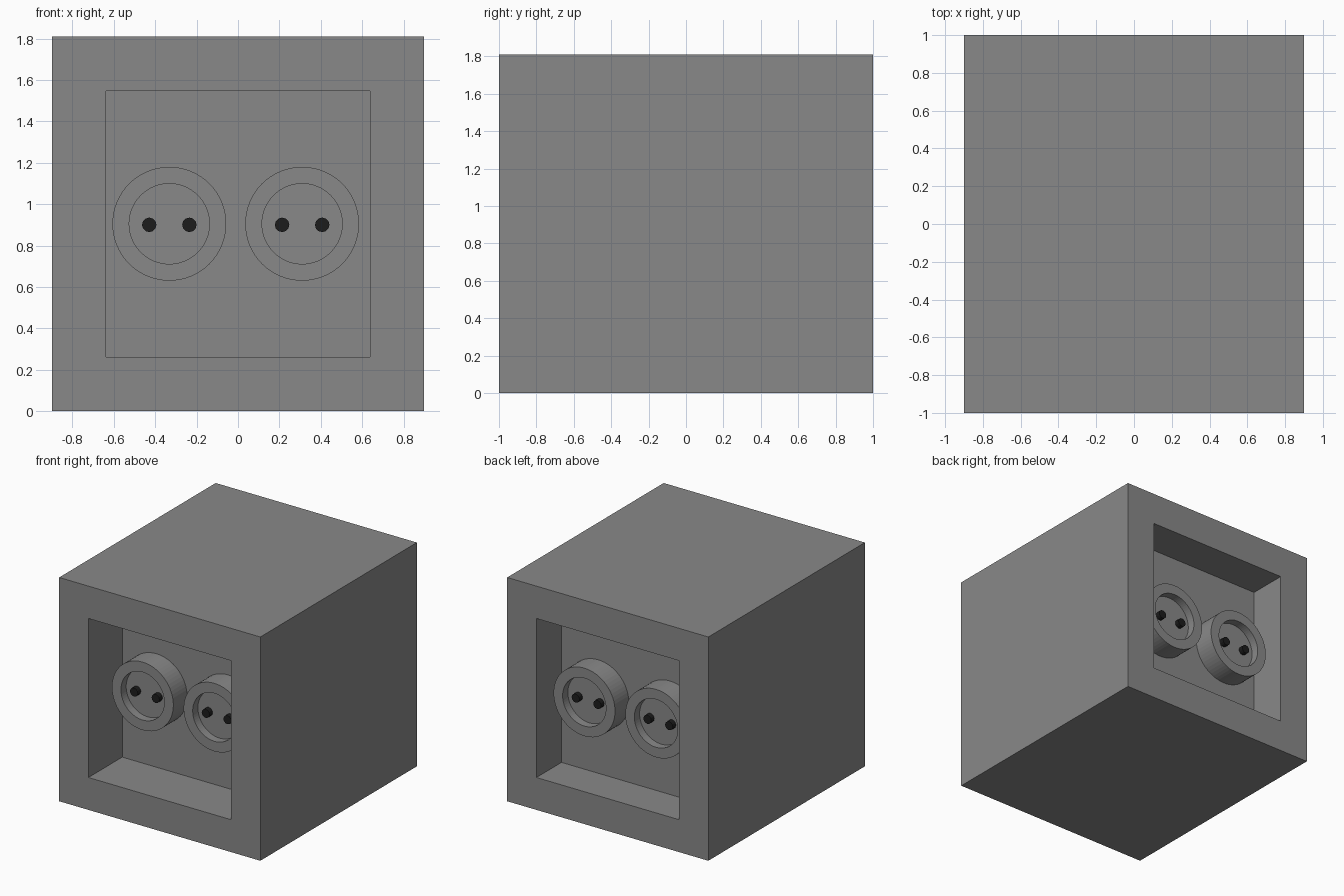
import bpy, bmesh, math
from mathutils import Matrix, Vector

if "Cube" in bpy.data.objects:
    bpy.data.objects.remove(bpy.data.objects["Cube"])


def material(name, value):
    m = bpy.data.materials.new(name)
    m.diffuse_color = (value, value, value, 1)
    m.use_nodes = True
    m.node_tree.nodes["Principled BSDF"].inputs["Base Color"].default_value = m.diffuse_color
    return m


grey = material("grey plastic", 0.25)
black = material("black hole", 0.012)


def finish(name, bm, mat):
    bmesh.ops.recalc_face_normals(bm, faces=bm.faces)
    me = bpy.data.meshes.new(name)
    bm.to_mesh(me)
    bm.free()
    me.materials.append(mat)
    ob = bpy.data.objects.new(name, me)
    bpy.context.collection.objects.link(ob)
    return ob


def lathe(name, profile, sides, centre, facing, mat):
    """Revolve (radius, height) points about the y axis, facing -1 front or +1 back."""
    bm = bmesh.new()
    verts = [bm.verts.new((r, facing * h, 0)) for r, h in profile]
    edges = [bm.edges.new(p) for p in zip(verts, verts[1:])]
    bmesh.ops.spin(bm, geom=verts + edges, cent=(0, 0, 0), axis=(0, 1, 0),
                   angle=math.tau, steps=sides, use_merge=True)
    bmesh.ops.remove_doubles(bm, verts=bm.verts, dist=1e-4)
    ob = finish(name, bm, mat)
    ob.location = centre
    return ob


HEIGHT = 1.81
MID = HEIGHT / 2
DEPTH = {-1: 0.432, 1: 0.32}     # recess depth at front and back

# Housing: block with a square recess in the front and the back
bm = bmesh.new()
bmesh.ops.create_cube(bm, size=1, matrix=Matrix.Translation((0, 0, MID)) @ Matrix.Diagonal((1.8, 2, HEIGHT, 1)))
bm.normal_update()
for side, depth in DEPTH.items():
    face = next(f for f in bm.faces if f.normal.y * side > 0.9 and abs(f.calc_center_median().y) > 0.99)
    bmesh.ops.inset_region(bm, faces=[face], thickness=0.262, use_even_offset=True)
    inner = bmesh.ops.extrude_discrete_faces(bm, faces=[face])["faces"][0]
    bmesh.ops.translate(bm, verts=inner.verts, vec=Vector((0, -side * depth, 0)))
    bm.normal_update()
finish("housing", bm, grey)

# Sockets: two raised cups on each recessed panel, each with two pin holes
cup = [(0, -0.01), (0.275, -0.01), (0.275, 0.177), (0.194, 0.177), (0.194, 0.11), (0, 0.11)]
pin = [(0, 0.09), (0.035, 0.09), (0.035, 0.15), (0, 0.15)]
for side, depth in DEPTH.items():
    label = "front" if side < 0 else "back"
    y = side * (1 - depth)
    for x in (-0.332, 0.31):
        lathe(label + "_socket", cup, 64, (x, y, MID), side, grey)
        for dx in (-0.097, 0.097):
            lathe(label + "_pin_hole", pin, 12, (x + dx, y, MID - 0.005), side, black)
